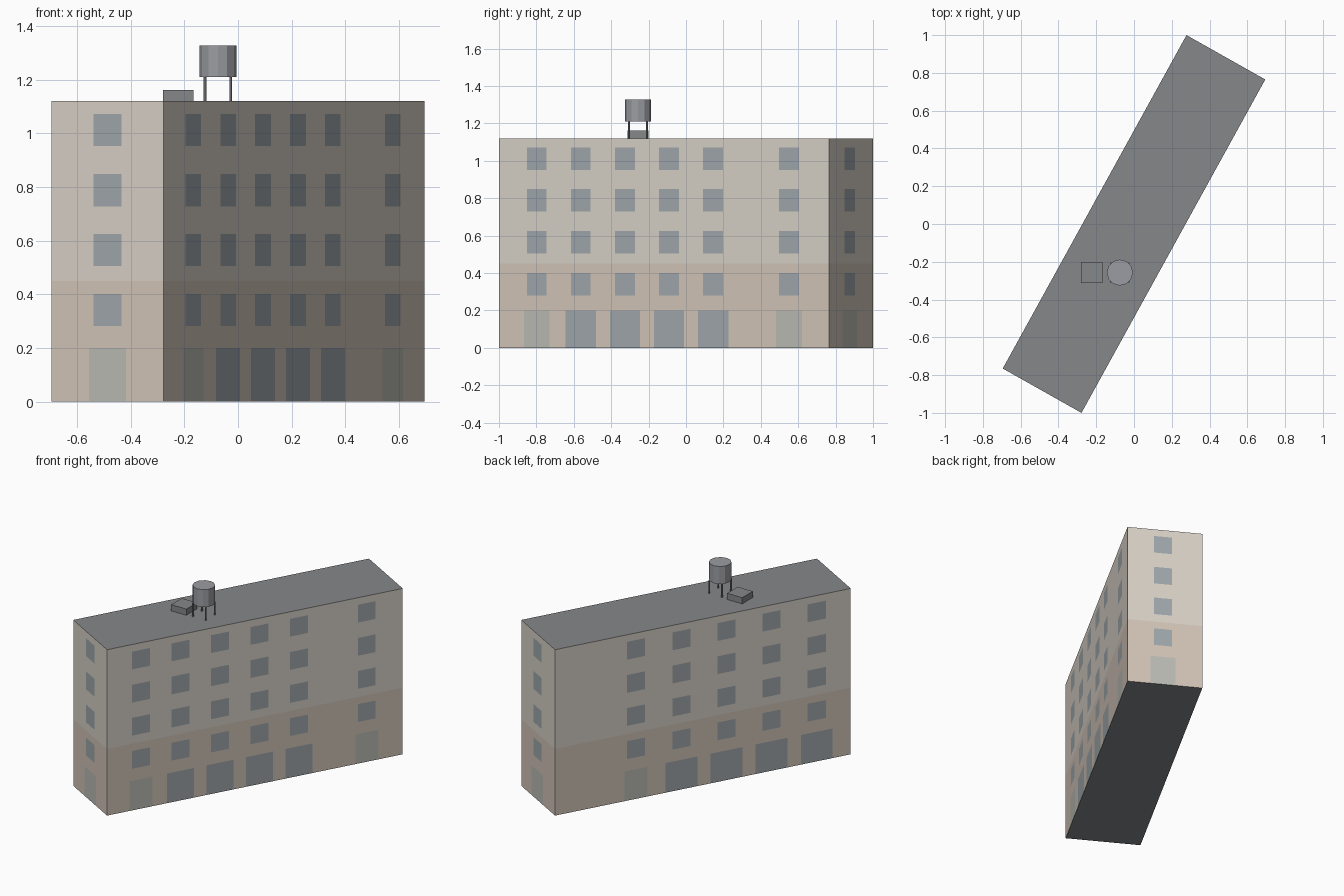
import bpy, bmesh, math
from mathutils import Vector

if "Cube" in bpy.data.objects:
    bpy.data.objects.remove(bpy.data.objects["Cube"])

H = 1.12
CORNERS = [(-0.695, -0.765), (-0.278, -1.0), (0.695, 0.765), (0.278, 1.0)]
ROWS = [0.281, 0.505, 0.728, 0.952]
WIN_H, SHOP_H, BAND = 0.12, 0.2, 0.45


def material(name, rgb):
    m = bpy.data.materials.new(name)
    m.diffuse_color = (*rgb, 1)
    m.use_nodes = True
    m.node_tree.nodes["Principled BSDF"].inputs["Base Color"].default_value = m.diffuse_color
    return m


UPPER, LOWER, GLASS, DOOR, ROOF = range(5)
MATS = [material("upper_wall", (0.69, 0.64, 0.57)),
        material("lower_wall", (0.65, 0.56, 0.48)),
        material("window_glass", (0.35, 0.39, 0.41)),
        material("door", (0.50, 0.50, 0.46)),
        material("roof_grey", (0.24, 0.245, 0.255))]
TANK = material("tank_grey", (0.33, 0.335, 0.36))

# Each wall: columns of (centre, window width, ground opening width, ground material),
# measured as fractions along the wall, left to right from outside
WALLS = [
    [(0.502, 0.249, 0.33, DOOR)],
    [(0.1146, 0.06, 0.077, DOOR)]
    + [(0.248 + 0.1336 * i, 0.06, 0.092, GLASS) for i in range(4)]
    + [(0.8786, 0.06, 0.078, DOOR)],
    [(0.475, 0.24, 0.33, DOOR)],
    [(0.274, 0.061, 0.078, DOOR)]
    + [(0.427 + 0.1527 * i, 0.061, 0.108, GLASS) for i in range(4)],
]


def cell_material(cols, t, z):
    for c, w, g, mat in cols:
        if z < SHOP_H and abs(t - c) < g / 2:
            return mat
        if abs(t - c) < w / 2 and any(r < z < r + WIN_H for r in ROWS):
            return GLASS
    return LOWER if z < BAND else UPPER


# Building block: walls divided flush along window and door outlines
bm = bmesh.new()
zs = sorted([0, SHOP_H, BAND, H] + ROWS + [r + WIN_H for r in ROWS])
for i, cols in enumerate(WALLS):
    a, b = Vector(CORNERS[i]), Vector(CORNERS[(i + 1) % 4])
    ts = sorted([0, 1] + [c + s * w / 2 for c, ww, g, _ in cols for w in (ww, g) for s in (-1, 1)])
    grid = [[bm.verts.new((*a.lerp(b, t), z)) for t in ts] for z in zs]
    for j in range(len(zs) - 1):
        for k in range(len(ts) - 1):
            f = bm.faces.new((grid[j][k], grid[j][k + 1], grid[j + 1][k + 1], grid[j + 1][k]))
            f.material_index = cell_material(cols, (ts[k] + ts[k + 1]) / 2, (zs[j] + zs[j + 1]) / 2)
bmesh.ops.remove_doubles(bm, verts=bm.verts, dist=1e-4)
# Roof and underside close the open rims
caps = bmesh.ops.holes_fill(bm, edges=[e for e in bm.edges if e.is_boundary], sides=0)
for f in caps["faces"]:
    f.material_index = ROOF
bmesh.ops.recalc_face_normals(bm, faces=bm.faces)
mesh = bpy.data.meshes.new("building")
bm.to_mesh(mesh)
bm.free()
for m in MATS:
    mesh.materials.append(m)
bpy.context.collection.objects.link(bpy.data.objects.new("building", mesh))


def cylinder(name, sides, r, x, y, z0, z1, mat):
    bpy.ops.mesh.primitive_cylinder_add(vertices=sides, radius=r, depth=z1 - z0,
                                        location=(x, y, (z0 + z1) / 2))
    o = bpy.context.object
    o.name = name
    o.data.materials.append(mat)


# Roof hatch
bpy.ops.mesh.primitive_cube_add(size=1, location=(-0.223, -0.257, H + 0.021))
hatch = bpy.context.object
hatch.name = "roof_hatch"
hatch.scale = (0.113, 0.113, 0.042)
hatch.data.materials.append(MATS[ROOF])

# Water tank on four legs
TX, TY = -0.075, -0.257
cylinder("water_tank", 12, 0.069, TX, TY, 1.21, 1.328, TANK)
for sx in (-1, 1):
    for sy in (-1, 1):
        cylinder("tank_leg", 6, 0.0055, TX + sx * 0.048, TY + sy * 0.048, H, 1.21, MATS[ROOF])
